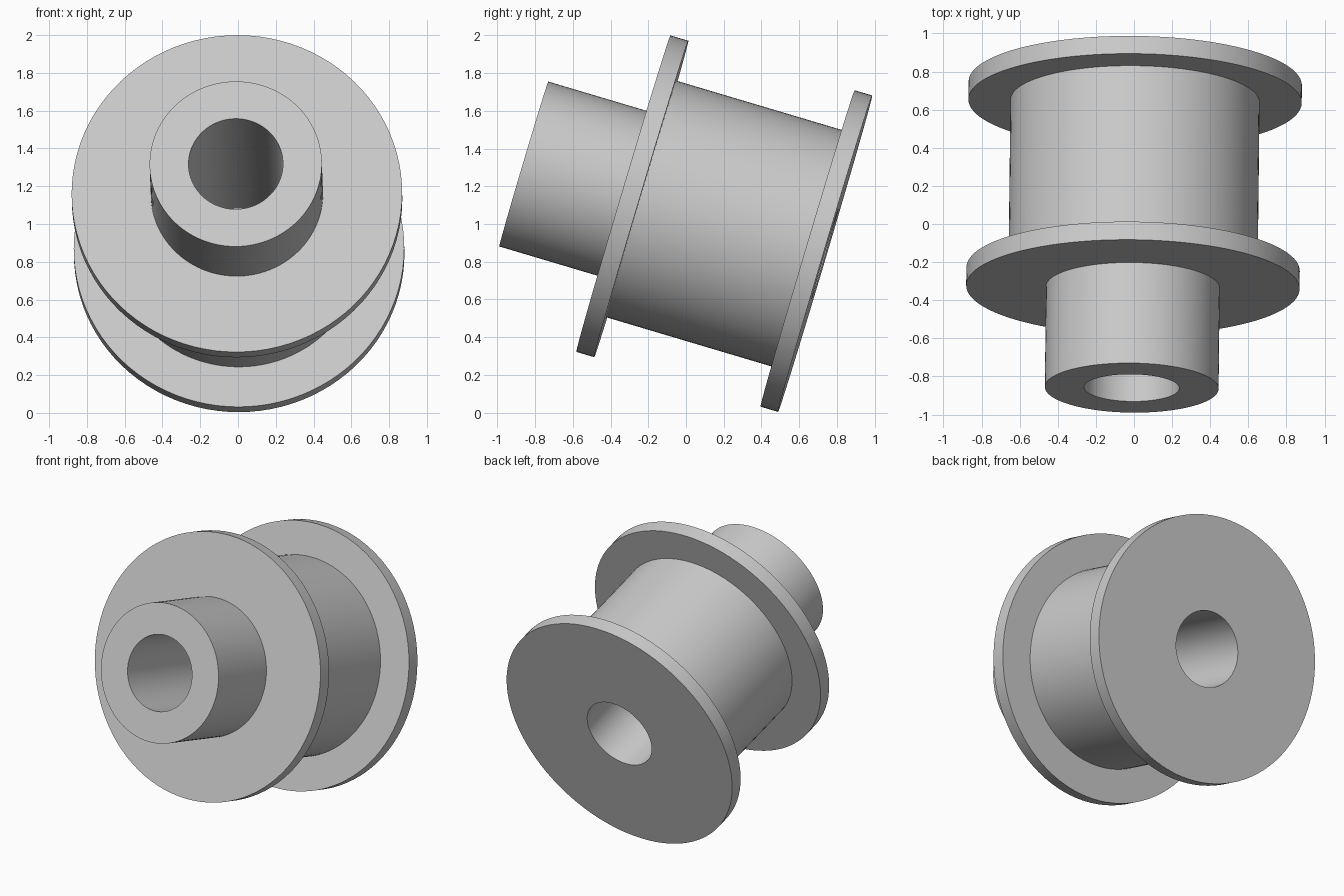
import bpy, bmesh, math
from mathutils import Matrix, Vector

cube = bpy.data.objects.get("Cube")
if cube:
    bpy.data.objects.remove(cube, do_unlink=True)

SEGMENTS = 96
BORE, HUB, BARREL, FLANGE = 0.25, 0.456, 0.654, 0.875
# Distances along the axle, measured from the hub's front face
HUB_END, FRONT_END, BARREL_END, BACK_END = 0.551, 0.65, 1.57, 1.667

grey = bpy.data.materials.new("plain grey")
grey.use_nodes = True
colour = (0.6, 0.6, 0.6, 1)
grey.diffuse_color = colour
grey.node_tree.nodes["Principled BSDF"].inputs["Base Color"].default_value = colour


def lathe(name, profile):
    """Turn a closed (radius, height) profile about the local z axis."""
    bm = bmesh.new()
    verts = [bm.verts.new((r, 0, h)) for r, h in profile]
    edges = [bm.edges.new((v, verts[i - 1])) for i, v in enumerate(verts)]
    bmesh.ops.spin(bm, geom=verts + edges, cent=(0, 0, 0), axis=(0, 0, 1),
                   angle=math.tau, steps=SEGMENTS, use_merge=True)
    bmesh.ops.remove_doubles(bm, verts=bm.verts, dist=0.0001)
    bmesh.ops.recalc_face_normals(bm, faces=bm.faces)
    mesh = bpy.data.meshes.new(name)
    bm.to_mesh(mesh)
    bm.free()
    mesh.materials.append(grey)
    obj = bpy.data.objects.new(name, mesh)
    bpy.context.collection.objects.link(obj)
    return obj


# Bored hub, front flange, barrel and back flange turned as one piece
spool = lathe("flanged_spool", [
    (BORE, 0), (HUB, 0), (HUB, HUB_END),
    (FLANGE, HUB_END), (FLANGE, FRONT_END),
    (BARREL, FRONT_END), (BARREL, BARREL_END),
    (FLANGE, BARREL_END), (FLANGE, BACK_END), (BORE, BACK_END)])

# Tilt the axle: the hub points forward and up
axle = Vector((0.011, 0.958, -0.285))
spool.matrix_world = (Matrix.Translation((-0.012, -0.86, 1.318))
                      @ axle.to_track_quat('Z', 'Y').to_matrix().to_4x4())

bpy.ops.object.select_all(action='DESELECT')
spool.select_set(True)
bpy.context.view_layer.objects.active = spool
bpy.ops.object.shade_smooth_by_angle(angle=math.radians(30))
